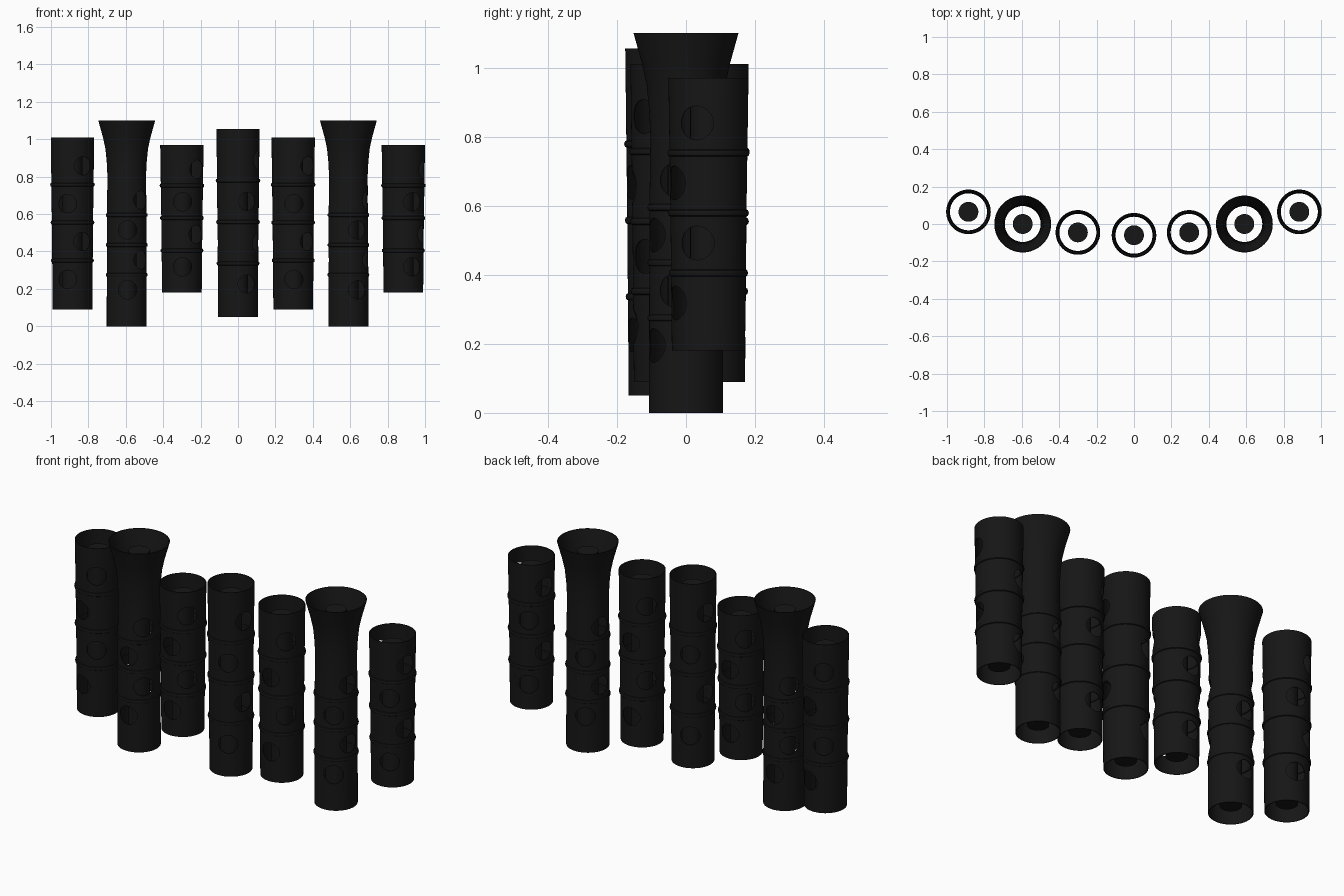
import bpy, bmesh
from math import sin, cos, pi, radians
from mathutils import Matrix, Vector

if "Cube" in bpy.data.objects:
    bpy.data.objects.remove(bpy.data.objects["Cube"])

SEG, WALL = 64, 0.004
black = bpy.data.materials.new("black")
black.diffuse_color = (0.008, 0.008, 0.008, 1)
black.use_nodes = True
black.node_tree.nodes["Principled BSDF"].inputs["Base Color"].default_value = black.diffuse_color


def make(name, bm, loc):
    bmesh.ops.recalc_face_normals(bm, faces=bm.faces)
    me = bpy.data.meshes.new(name)
    bm.to_mesh(me)
    bm.free()
    ob = bpy.data.objects.new(name, me)
    ob.location = loc
    bpy.context.collection.objects.link(ob)
    me.materials.append(black)
    return ob


def lathe(name, prof, loc):
    # closed (r, z) profile revolved around z
    bm = bmesh.new()
    rings = [[bm.verts.new((r * cos(2 * pi * i / SEG), r * sin(2 * pi * i / SEG), z))
              for i in range(SEG)] for r, z in prof]
    for a, b in zip(rings, rings[1:] + rings[:1]):
        for i in range(SEG):
            j = (i + 1) % SEG
            bm.faces.new((a[i], a[j], b[j], b[i]))
    return make(name, bm, loc)


def smooth(ob):
    bpy.ops.object.select_all(action='DESELECT')
    bpy.context.view_layer.objects.active = ob
    ob.select_set(True)
    bpy.ops.object.shade_smooth_by_angle(angle=radians(35))


def tube(n, x, y, z0, z1, angle, flared):
    h = z1 - z0
    if flared:
        outer = [(.107, 0), (.106, .6), (.103, .8), (.107, .88), (.114, .95),
                 (.127, 1.01), (.152, h)]
        holes = [.195, .355, .515, .675]
        bands = [.275, .435, .595]
    else:
        outer = [(.106, 0), (.110, h * .5), (.116, h)]
        holes = [h * f for f in (.175, .395, .615, .835)]
        bands = [h * f for f in (.285, .505, .725)]
    # thin shell
    shell = lathe(f"tube_{n}", outer + [(r - WALL, z) for r, z in outer[::-1]], (x, y, z0))

    # cross-drilled holes, alternating direction at each level
    bm = bmesh.new()
    for k, z in enumerate(holes):
        a = radians(angle + 45 * (k % 2))
        rot = Vector((sin(a), -cos(a), 0)).to_track_quat('Z', 'Y').to_matrix().to_4x4()
        bmesh.ops.create_cone(bm, cap_ends=True, segments=32, radius1=.049, radius2=.049,
                              depth=.4, matrix=Matrix.Translation((0, 0, z)) @ rot)
    cutter = make("hole_cutter", bm, (x, y, z0))
    cutter.hide_render = True
    mod = shell.modifiers.new("holes", 'BOOLEAN')
    mod.operation, mod.solver, mod.object = 'DIFFERENCE', 'EXACT', cutter
    bpy.context.view_layer.objects.active = shell
    bpy.ops.object.modifier_apply(modifier=mod.name)
    bpy.data.objects.remove(cutter)
    smooth(shell)

    # raised bands between the holes
    for i, z in enumerate(bands):
        r = .106 if flared else .106 + .010 * z / h
        prof = [(r - .002 + .008 * cos(t * pi / 4), z + .011 * sin(t * pi / 4)) for t in range(8)]
        smooth(lathe(f"band_{n}_{i}", prof, (x, y, z0)))

    # inner core rod
    bm = bmesh.new()
    lo, hi = .04, h - .05
    bmesh.ops.create_cone(bm, cap_ends=True, segments=32, radius1=.053, radius2=.053,
                          depth=hi - lo, matrix=Matrix.Translation((0, 0, (lo + hi) / 2)))
    smooth(make(f"core_{n}", bm, (x, y, z0)))


# row of seven tubes: x, y, bottom, top, hole direction, flared
for n, t in enumerate([
        (-.885, .065, .09, 1.01, -15, False),
        (-.595, 0, 0, 1.10, 3, True),
        (-.30, -.045, .18, .97, 2, False),
        (0, -.06, .05, 1.055, 27, False),
        (.295, -.045, .09, 1.01, 2, False),
        (.59, 0, 0, 1.10, 28, True),
        (.884, .065, .18, .97, 27, False)], 1):
    tube(n, *t)
